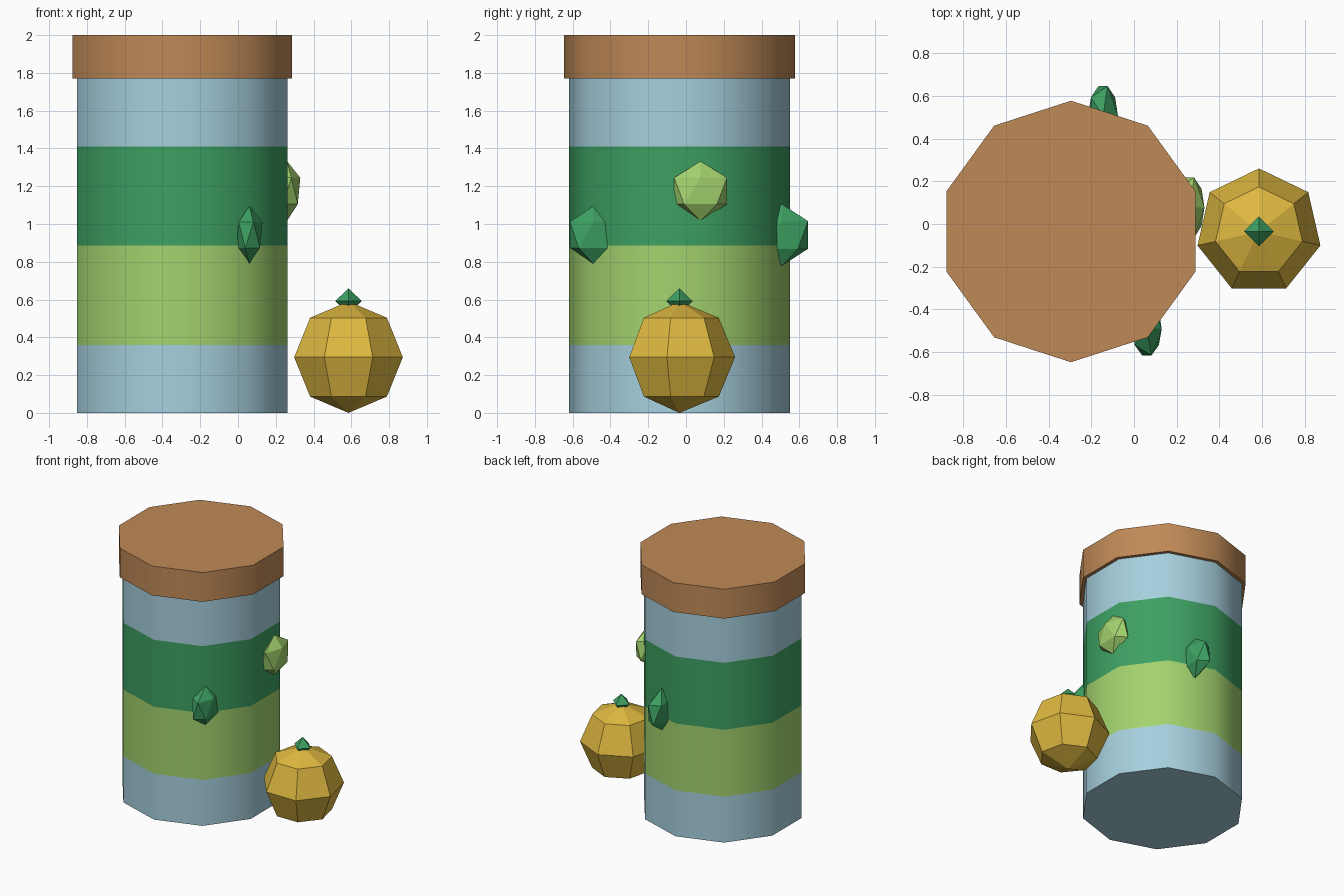
import bpy, bmesh, math
from mathutils import Matrix, Vector

if "Cube" in bpy.data.objects:
    bpy.data.objects.remove(bpy.data.objects["Cube"])


def material(name, rgb):
    """Flat colour from 0-255 sRGB, stored as linear."""
    m = bpy.data.materials.new(name)
    lin = [((c / 255 + 0.055) / 1.055) ** 2.4 for c in rgb]
    m.diffuse_color = (*lin, 1)
    m.use_nodes = True
    m.node_tree.nodes["Principled BSDF"].inputs["Base Color"].default_value = m.diffuse_color
    return m


BLUE = material("pale_blue", (166, 208, 222))
LIME = material("light_green", (163, 211, 110))
GREEN = material("deep_green", (61, 160, 98))
BROWN = material("wood_brown", (192, 138, 87))
GOLD = material("golden_yellow", (222, 184, 64))


def finish(name, bm, mats, smooth=False):
    bmesh.ops.recalc_face_normals(bm, faces=bm.faces)
    mesh = bpy.data.meshes.new(name)
    bm.to_mesh(mesh)
    bm.free()
    for m in mats:
        mesh.materials.append(m)
    ob = bpy.data.objects.new(name, mesh)
    bpy.context.collection.objects.link(ob)
    if smooth:
        bpy.ops.object.select_all(action='DESELECT')
        ob.select_set(True)
        bpy.context.view_layer.objects.active = ob
        bpy.ops.object.shade_smooth_by_angle(angle=math.radians(40))
    return ob


def lathe(name, centre, sides, profile, mats, bands=None, smooth=False):
    """Rings of (radius, z) with a corner on +y; bands = material per ring gap."""
    bm = bmesh.new()
    rings = []
    for r, z in profile:
        if r == 0:
            rings.append([bm.verts.new((*centre, z))] * sides)
            continue
        angles = [math.pi / 2 + math.tau * i / sides for i in range(sides)]
        rings.append([bm.verts.new((centre[0] + r * math.cos(a),
                                    centre[1] + r * math.sin(a), z)) for a in angles])
    for k, (lo, hi) in enumerate(zip(rings, rings[1:])):
        for i in range(sides):
            j = (i + 1) % sides
            corners = list(dict.fromkeys((lo[i], lo[j], hi[j], hi[i])))
            bm.faces.new(corners).material_index = bands[k] if bands else 0
    for ring, (r, z) in ((rings[0], profile[0]), (rings[-1], profile[-1])):
        if r:
            bm.faces.new(ring)
    return finish(name, bm, mats, smooth)


def gem(name, centre, size, mat):
    """Stretched twenty-sided leaf."""
    bm = bmesh.new()
    bmesh.ops.create_icosphere(bm, subdivisions=1, radius=1)
    bmesh.ops.transform(bm, verts=bm.verts,
                        matrix=Matrix.Translation(centre) @ Matrix.Diagonal((*size, 1)))
    return finish(name, bm, [mat])


# Striped ten-sided jar and its lid
JAR = (-0.295, -0.035)
lathe("jar_body", JAR, 10,
      [(0.585, z) for z in (0, 0.36, 0.885, 1.41, 1.78)],
      [BLUE, LIME, GREEN], bands=[0, 1, 2, 0], smooth=True)
lathe("jar_lid", JAR, 10, [(0.612, 1.77), (0.612, 2.0)], [BROWN], smooth=True)

# Leaves set into the jar wall
gem("front_leaf", (0.06, -0.49, 0.942), (0.078, 0.147, 0.153), GREEN)
gem("side_leaf", (0.26, 0.077, 1.175), (0.078, 0.165, 0.157), LIME)
gem("back_leaf", (-0.145, 0.507, 0.942), (0.078, 0.163, 0.164), GREEN)

# Seven-sided fruit with a small stem cap
FRUIT, R = (0.585, -0.035), 0.295
lathe("fruit", FRUIT, 7,
      [(0 if k in (0, 4) else R * math.sin(math.pi * k / 4),
        R - R * math.cos(math.pi * k / 4)) for k in range(5)], [GOLD])
lathe("fruit_stem", FRUIT, 4, [(0, 0.525), (0.07, 0.592), (0, 0.66)], [GREEN])
